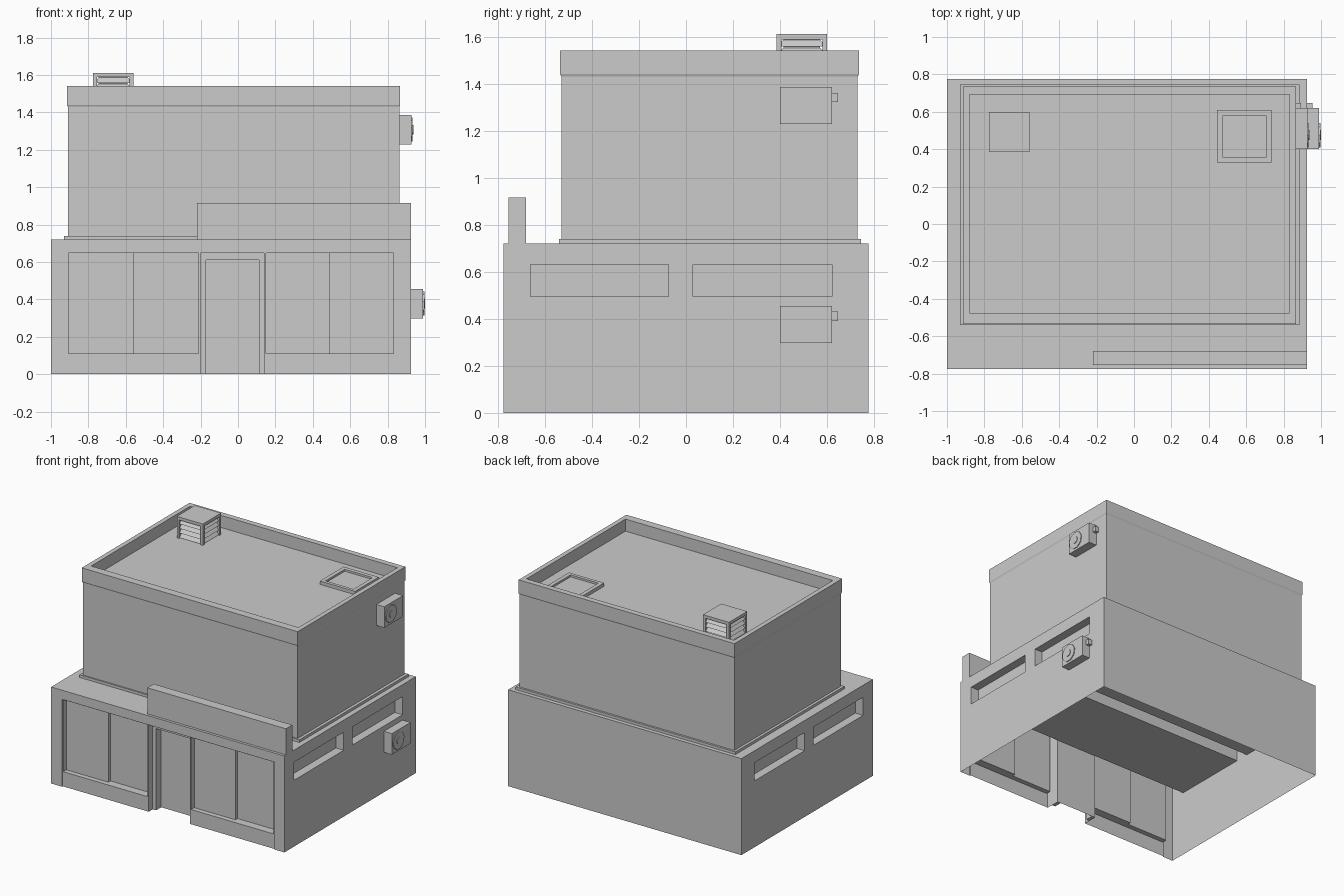
import bpy, bmesh, math

if "Cube" in bpy.data.objects:
    bpy.data.objects.remove(bpy.data.objects["Cube"])


def add_mesh(name, bm):
    bmesh.ops.recalc_face_normals(bm, faces=bm.faces)
    me = bpy.data.meshes.new(name)
    bm.to_mesh(me)
    bm.free()
    ob = bpy.data.objects.new(name, me)
    bpy.context.collection.objects.link(ob)
    return ob


def box(name, x0, x1, y0, y1, z0, z1):
    bm = bmesh.new()
    bmesh.ops.create_cube(bm, size=1)
    for v in bm.verts:
        v.co = ((x0 + x1) / 2 + v.co.x * (x1 - x0),
                (y0 + y1) / 2 + v.co.y * (y1 - y0),
                (z0 + z1) / 2 + v.co.z * (z1 - z0))
    return add_mesh(name, bm)


def rings(name, levels):
    """Stack of rectangles (x0, x1, y0, y1, z) joined by walls, last one capped."""
    bm = bmesh.new()
    prev = None
    for x0, x1, y0, y1, z in levels:
        cur = [bm.verts.new(p) for p in
               ((x0, y0, z), (x1, y0, z), (x1, y1, z), (x0, y1, z))]
        if prev:
            for i in range(4):
                j = (i + 1) % 4
                bm.faces.new((prev[i], prev[j], cur[j], cur[i]))
        prev = cur
    bm.faces.new(prev)
    return add_mesh(name, bm)


def cut(ob, *dims):
    cutter = box("cutter", *dims)
    cutter.hide_render = True
    mod = ob.modifiers.new("cut", 'BOOLEAN')
    mod.operation = 'DIFFERENCE'
    mod.solver = 'EXACT'
    mod.object = cutter
    bpy.context.view_layer.objects.active = ob
    bpy.ops.object.modifier_apply(modifier=mod.name)
    bpy.data.objects.remove(cutter)


def disk(name, x0, x1, y, z, r, sides):
    bm = bmesh.new()
    bmesh.ops.create_cone(bm, cap_ends=True, segments=sides,
                          radius1=r, radius2=r, depth=x1 - x0)
    for v in bm.verts:
        v.co = ((x0 + x1) / 2 + v.co.z, y + v.co.x, z + v.co.y)
    return add_mesh(name, bm)


# Ground floor with recessed shopfront, display windows, doorway, side windows
ground = box("ground_floor", -1, 0.925, -0.775, 0.775, 0, 0.72)
cut(ground, -0.912, 0.842, -0.9, -0.767, -0.1, 0.652)
for x0, x1 in ((-0.905, -0.21), (0.15, 0.832)):
    mid = (x0 + x1) / 2
    cut(ground, x0, mid, -0.9, -0.73, 0.11, 0.647)
    cut(ground, mid - 0.001, x1, -0.9, -0.705, 0.11, 0.647)
cut(ground, -0.2, 0.14, -0.9, -0.66, -0.1, 0.648)
side_windows = ((-0.66, -0.075), (0.03, 0.62))
for y0, y1 in side_windows:
    cut(ground, 0.86, 1.1, y0, y1, 0.495, 0.63)
    cut(ground, -1.1, -0.935, y0, y1, 0.495, 0.63)

# Open underside of the ground floor
bm = bmesh.new()
bm.from_mesh(ground.data)
bottom = [f for f in bm.faces if all(abs(v.co.z) < 1e-4 for v in f.verts)]
bmesh.ops.delete(bm, geom=bottom, context='FACES')
bm.to_mesh(ground.data)
bm.free()

# Window bands running across the interior behind the side windows
for y0, y1 in side_windows:
    box("side_window_band", -0.936, 0.861, y0, y1, 0.495, 0.63)

# Door frame
for x0, x1 in ((-0.2, -0.172), (0.112, 0.14)):
    box("door_jamb", x0, x1, -0.72, -0.66, 0, 0.61)
box("door_lintel", -0.2, 0.14, -0.72, -0.66, 0.61, 0.648)

# Blank sign board over the entrance
box("sign_board", -0.22, 0.925, -0.755, -0.68, 0.72, 0.915)

# Upper floor: plinth, walls, slightly wider top band, parapet and roof
rings("upper_floor", [
    (-0.93, 0.885, -0.54, 0.745, 0.72),
    (-0.93, 0.885, -0.54, 0.745, 0.74),
    (-0.91, 0.863, -0.53, 0.73, 0.74),
    (-0.91, 0.863, -0.53, 0.73, 1.43),
    (-0.915, 0.867, -0.535, 0.735, 1.44),
    (-0.915, 0.867, -0.535, 0.735, 1.54),
    (-0.88, 0.832, -0.475, 0.692, 1.54),
    (-0.88, 0.832, -0.475, 0.692, 1.45)])

# Roof hatch with raised rim
rings("roof_hatch", [
    (0.445, 0.735, 0.33, 0.61, 1.45),
    (0.445, 0.735, 0.33, 0.61, 1.475),
    (0.475, 0.705, 0.355, 0.58, 1.475),
    (0.475, 0.705, 0.355, 0.58, 1.46)])

# Louvred roof vent
vx0, vx1, vy0, vy1 = -0.775, -0.56, 0.385, 0.6
box("vent_cap", vx0, vx1, vy0, vy1, 1.588, 1.61)
box("vent_core", vx0 + 0.03, vx1 - 0.03, vy0 + 0.03, vy1 - 0.03, 1.45, 1.588)
for x in (vx0, vx1 - 0.02):
    for y in (vy0, vy1 - 0.02):
        box("vent_post", x, x + 0.02, y, y + 0.02, 1.45, 1.588)
for i in range(4):
    z = 1.455 + i * 0.034
    rings("vent_louvre", [
        (vx0 + 0.004, vx1 - 0.004, vy0 + 0.004, vy1 - 0.004, z),
        (vx0 + 0.028, vx1 - 0.028, vy0 + 0.028, vy1 - 0.028, z + 0.028)])

# Two air conditioner units on the right wall
for wall, z0, z1 in ((0.925, 0.298, 0.455), (0.863, 1.228, 1.385)):
    face = wall + 0.065
    zc = (z0 + z1) / 2
    box("cooler_case", wall - 0.002, face, 0.4, 0.62, z0, z1)
    disk("cooler_fan", face - 0.01, face + 0.006, 0.475, zc, 0.066, 9)
    disk("cooler_hub", face, face + 0.01, 0.475, zc, 0.027, 9)
    # Elbow pipe from the case side back into the wall
    box("cooler_pipe", wall - 0.002, wall + 0.03, 0.619, 0.646, zc + 0.015, zc + 0.054)
